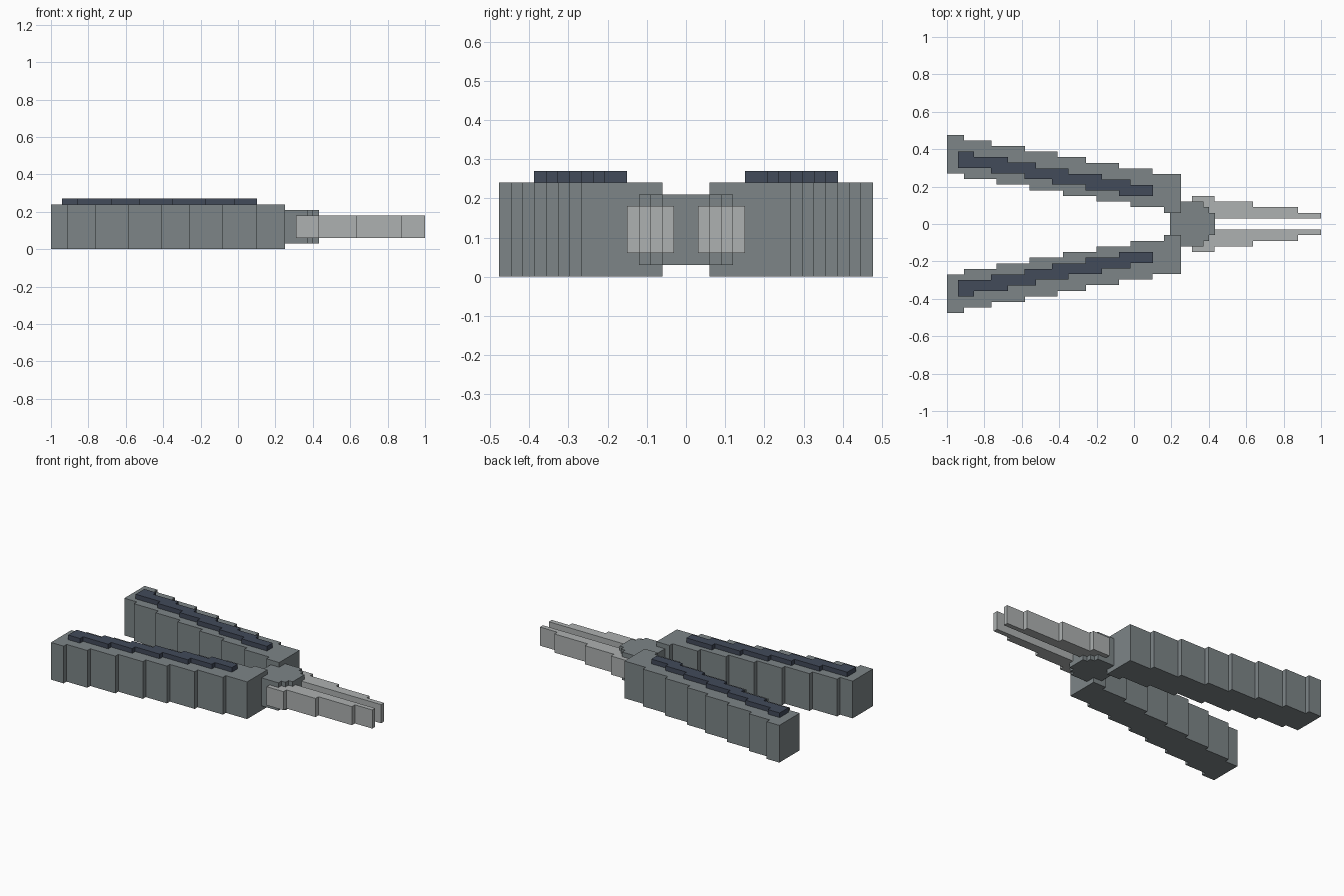
import bpy, bmesh

if "Cube" in bpy.data.objects:
    bpy.data.objects.remove(bpy.data.objects["Cube"])

def material(name, rgb):
    m = bpy.data.materials.new(name)
    m.diffuse_color = (*rgb, 1)
    m.use_nodes = True
    m.node_tree.nodes["Principled BSDF"].inputs["Base Color"].default_value = m.diffuse_color
    return m

GREY = material("steel grey", (0.205, 0.235, 0.245))
LIGHT = material("light steel", (0.42, 0.44, 0.44))
DARK = material("dark slate", (0.054, 0.069, 0.102))

def stairs(xs, y, dy):
    """Step line: one tread between each pair of x values, changing by dy."""
    pts = []
    for a, b in zip(xs, xs[1:]):
        pts += [(a, y), (b, y)]
        y += dy
    return pts

def prism(name, outline, z0, z1, mat, side=1):
    """Extrude a plan outline from z0 to z1; side = -1 mirrors it in y."""
    bm = bmesh.new()
    face = bm.faces.new([bm.verts.new((x, y * side, z0)) for x, y in outline])
    ext = bmesh.ops.extrude_face_region(bm, geom=[face])
    top = [v for v in ext["geom"] if isinstance(v, bmesh.types.BMVert)]
    bmesh.ops.translate(bm, verts=top, vec=(0, 0, z1 - z0))
    bmesh.ops.recalc_face_normals(bm, faces=bm.faces)
    me = bpy.data.meshes.new(name)
    bm.to_mesh(me)
    bm.free()
    me.materials.append(mat)
    ob = bpy.data.objects.new(name, me)
    bpy.context.collection.objects.link(ob)

STEP = 0.03

# Plan outlines: outer step line, then inner step line reversed
handle = (stairs([-1, -.91, -.762, -.583, -.408, -.257, -.08, .1, .252], .477, -STEP)
          + stairs([-1, -.91, -.735, -.558, -.38, -.2, -.02, .16, .252], .27, -STEP)[::-1])
grip = (stairs([-.94, -.855, -.675, -.525, -.35, -.17, -.02, .102], .388, -STEP)
        + stairs([-.94, -.765, -.585, -.438, -.26, -.08, .102], .3, -STEP)[::-1])
jaw = (stairs([.31, .43, .637, .876, 1], .15, -STEP)
       + [(1, .03), (.31, .03)])

for label, side in (("left", 1), ("right", -1)):
    prism(label + "_handle", handle, 0, .24, GREY, side)
    prism(label + "_grip_strip", grip, .24, .27, DARK, side)
    prism(label + "_jaw", jaw, .06, .18, LIGHT, side)

# Pivot: stepped disc from one quadrant mirrored to four
cx = .312
quad = [(.12, .06), (.09, .06), (.09, .09), (.06, .09), (.06, .12)]
half = quad + [(-x, y) for x, y in quad[::-1]]
ring = half + [(x, -y) for x, y in half[::-1]]
prism("pivot", [(cx + x, y) for x, y in ring], .03, .21, GREY)
